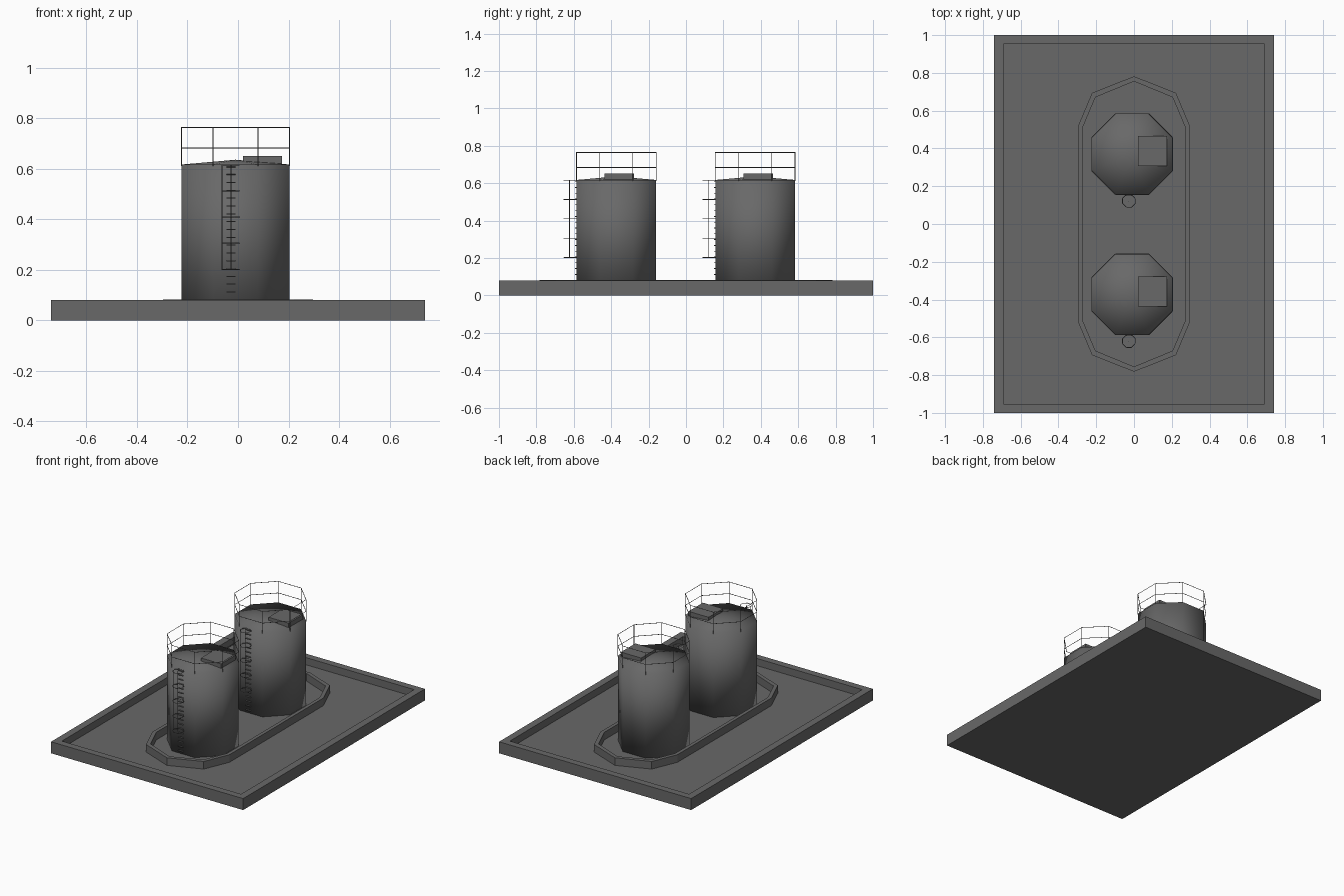
import bpy, bmesh, math
from mathutils import Vector

if "Cube" in bpy.data.objects:
    bpy.data.objects.remove(bpy.data.objects["Cube"])

grey = bpy.data.materials.new("dark_grey")
grey.diffuse_color = (0.14, 0.14, 0.14, 1)
grey.use_nodes = True
grey.node_tree.nodes["Principled BSDF"].inputs["Base Color"].default_value = grey.diffuse_color


def finish(name, bm, smooth=False):
    bmesh.ops.recalc_face_normals(bm, faces=bm.faces)
    for f in bm.faces:
        f.smooth = smooth
    me = bpy.data.meshes.new(name)
    bm.to_mesh(me)
    bm.free()
    me.materials.append(grey)
    ob = bpy.data.objects.new(name, me)
    bpy.context.collection.objects.link(ob)
    return ob


def box(bm, x0, x1, y0, y1, z0, z1):
    vs = bmesh.ops.create_cube(bm, size=1)["verts"]
    for v in vs:
        v.co = Vector(((x0 + x1) / 2 + v.co.x * (x1 - x0),
                       (y0 + y1) / 2 + v.co.y * (y1 - y0),
                       (z0 + z1) / 2 + v.co.z * (z1 - z0)))


def bar(bm, a, b, r=0.002):
    # thin four-sided rod between two points
    a, b = Vector(a), Vector(b)
    d = b - a
    res = bmesh.ops.create_cone(bm, cap_ends=True, segments=4, radius1=r, radius2=r, depth=d.length)
    q = d.to_track_quat('Z', 'Y')
    for v in res["verts"]:
        v.co = q @ v.co + (a + b) / 2


def wall(bm, outer, inner, z0, z1):
    # closed wall between two outlines
    loops = [[bm.verts.new((x, y, z)) for x, y in pts]
             for pts, z in ((outer, z0), (outer, z1), (inner, z1), (inner, z0))]
    n = len(outer)
    for k in range(4):
        a, b = loops[k], loops[(k + 1) % 4]
        for i in range(n):
            j = (i + 1) % n
            bm.faces.new((a[i], a[j], b[j], b[i]))


def rect(x, y):
    return [(-x, -y), (x, -y), (x, y), (-x, y)]


def octagon(cx, cy, r, turn=math.pi / 8):
    return [(cx + r * math.cos(turn + i * math.pi / 4),
             cy + r * math.sin(turn + i * math.pi / 4)) for i in range(8)]


def stadium(tip, sx, sy, wx, wy):
    q = [(wx, wy), (sx, sy), (0, tip), (-sx, sy), (-wx, wy)]
    return q + [(-x, -y) for x, y in q]


FLOOR = 0.03

# Base tray: floor slab and perimeter wall
bm = bmesh.new()
box(bm, -0.74, 0.74, -1, 1, 0, FLOOR)
finish("base_slab", bm)
bm = bmesh.new()
wall(bm, rect(0.74, 1), rect(0.69, 0.952), 0, 0.08)
finish("perimeter_wall", bm)

# Inner containment wall around both tanks
bm = bmesh.new()
wall(bm, stadium(0.782, 0.222, 0.694, 0.297, 0.517),
     stadium(0.755, 0.204, 0.671, 0.273, 0.508), FLOOR - 0.005, 0.083)
finish("containment_wall", bm)

CX, R, ROOF = -0.01, 0.231, 0.617
for tag, cy in (("front", -0.3725), ("back", 0.37)):
    # Tank shell with shallow roof
    bm = bmesh.new()
    pts = octagon(CX, cy, R)
    low = [bm.verts.new((x, y, FLOOR - 0.005)) for x, y in pts]
    top = [bm.verts.new((x, y, ROOF)) for x, y in pts]
    apex = bm.verts.new((CX, cy, 0.636))
    for i in range(8):
        j = (i + 1) % 8
        bm.faces.new((low[i], low[j], top[j], top[i]))
        bm.faces.new((top[i], top[j], apex))
    bm.faces.new(low[::-1])
    finish(tag + "_tank", bm, True)

    # Roof hatch
    bm = bmesh.new()
    box(bm, 0.02, 0.175, cy - 0.063, cy + 0.095, 0.615, 0.651)
    finish(tag + "_hatch", bm)

    # Guard rail: posts and two rails
    bm = bmesh.new()
    for i in range(8):
        (x, y), (u, v) = pts[i], pts[(i + 1) % 8]
        bar(bm, (x, y, ROOF - 0.005), (x, y, 0.765))
        for z in (0.683, 0.764):
            bar(bm, (x, y, z), (u, v, z))
    finish(tag + "_guard_rail", bm)

    # Ladder rungs on the front side of the shell
    wy, lx = cy - 0.2135, -0.027
    bm = bmesh.new()
    for i in range(19):
        z = 0.05 + i * 0.031
        box(bm, lx - 0.018, lx + 0.018, wy - 0.008, wy + 0.002, z - 0.002, z + 0.002)
    finish(tag + "_ladder", bm)

    # Safety cage: hoops and uprights
    bm = bmesh.new()
    hoop = octagon(lx, wy - 0.034, 0.036)
    for k in range(5):
        z = 0.202 + k * 0.1035
        for i in range(8):
            bar(bm, (*hoop[i], z), (*hoop[(i + 1) % 8], z))
    for x in (lx - 0.036, lx):
        bar(bm, (x, wy - 0.037, 0.2), (x, wy - 0.037, ROOF))
    finish(tag + "_ladder_cage", bm)
